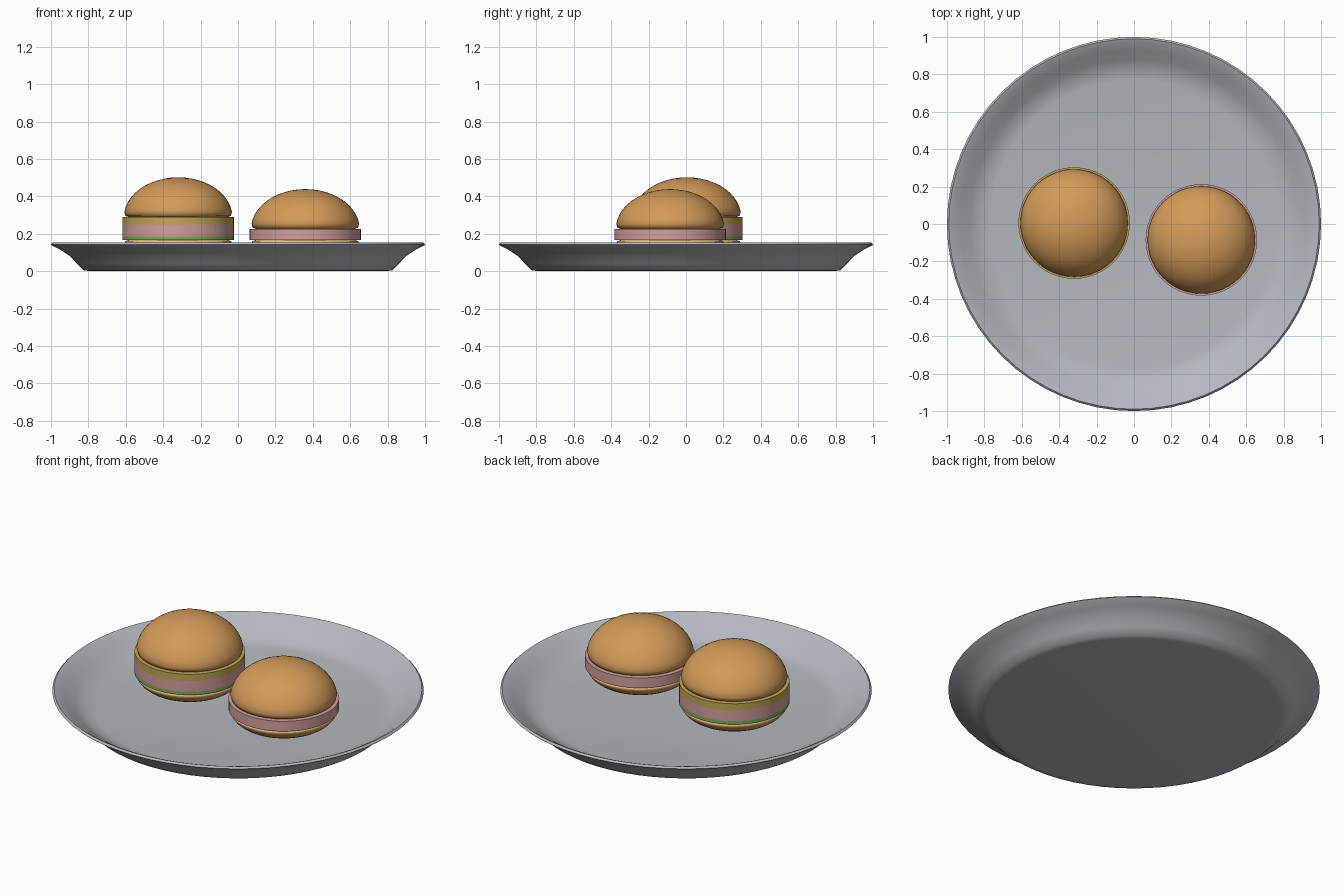
import bpy, bmesh, math

if "Cube" in bpy.data.objects:
    bpy.data.objects.remove(bpy.data.objects["Cube"])


def material(name, rgb):
    m = bpy.data.materials.new(name)
    m.diffuse_color = (*rgb, 1)
    m.use_nodes = True
    m.node_tree.nodes["Principled BSDF"].inputs["Base Color"].default_value = m.diffuse_color
    return m


GREY = material("plate grey", (0.46, 0.48, 0.52))
BUN = material("toasted bun", (0.66, 0.33, 0.10))
CRUMB = material("bread crumb", (0.85, 0.58, 0.27))
HAM = material("ham pink", (0.66, 0.35, 0.34))
CHEESE = material("cheese yellow", (0.56, 0.38, 0.09))
LEAF = material("lettuce green", (0.22, 0.42, 0.10))


def lathe(name, profile, loc, mats, segments=48, angle=35):
    """Revolve (radius, z) points about z; points at radius 0 become poles."""
    bm = bmesh.new()
    rings = []
    for r, z in profile:
        n = 1 if r < 1e-6 else segments
        rings.append([bm.verts.new((r * math.cos(2 * math.pi * i / n),
                                    r * math.sin(2 * math.pi * i / n), z)) for i in range(n)])
    for a, b in zip(rings, rings[1:]):
        for i in range(segments):
            j = (i + 1) % segments
            quad = [a[i % len(a)], a[j % len(a)], b[j % len(b)], b[i % len(b)]]
            bm.faces.new(list(dict.fromkeys(quad)))
    bmesh.ops.recalc_face_normals(bm, faces=bm.faces)
    mesh = bpy.data.meshes.new(name)
    bm.to_mesh(mesh)
    bm.free()
    for m in mats:
        mesh.materials.append(m)
    ob = bpy.data.objects.new(name, mesh)
    ob.location = loc
    bpy.context.collection.objects.link(ob)
    bpy.ops.object.select_all(action='DESELECT')
    ob.select_set(True)
    bpy.context.view_layer.objects.active = ob
    bpy.ops.object.shade_smooth_by_angle(angle=math.radians(angle))
    return ob


def dome(name, radius, height, loc):
    """Half bun with a softly rounded cut edge; negative height points down."""
    s = math.copysign(1, height)
    pts = [(0, 0), (radius - 0.025, 0), (radius - 0.008, s * 0.006)]
    for k in range(1, 13):
        t = math.pi / 2 * k / 12
        pts.append((radius * math.cos(t) if k < 12 else 0, height * math.sin(t)))
    return lathe(name, pts, loc, [BUN, CRUMB], angle=100)


# Plate: shallow dish with a flared wall and thin rim
lathe("plate", [(0, 0), (0.79, 0), (0.825, 0.005), (0.86, 0.04), (0.90, 0.082),
                (0.95, 0.115), (0.995, 0.138), (1.0, 0.143), (0.99, 0.153), (0.975, 0.147),
                (0.93, 0.118), (0.88, 0.085), (0.83, 0.055), (0.77, 0.045), (0, 0.045)],
      (0, 0, 0), [GREY], segments=64, angle=50)


def sandwich(prefix, x, y, layers):
    """Bottom bun, stacked fillings and top bun."""
    z = 0.167
    bottom = dome(prefix + "_bottom_bun", 0.29, -0.12, (x, y, z))
    for p in bottom.data.polygons:          # pale cut edge
        if p.center.z > -0.02:
            p.material_index = 1
    for part, mat, h in layers:
        lathe(f"{prefix}_{part}", [(0, 0), (0.298, 0), (0.298, h), (0, h)], (x, y, z), [mat])
        z += h
    dome(prefix + "_top_bun", 0.29, 0.212, (x, y, z))


sandwich("tall_sandwich", -0.32, 0.005,
         [("lettuce", LEAF, 0.02), ("ham", HAM, 0.063), ("cheese", CHEESE, 0.04)])
sandwich("small_sandwich", 0.36, -0.085, [("ham", HAM, 0.06)])
